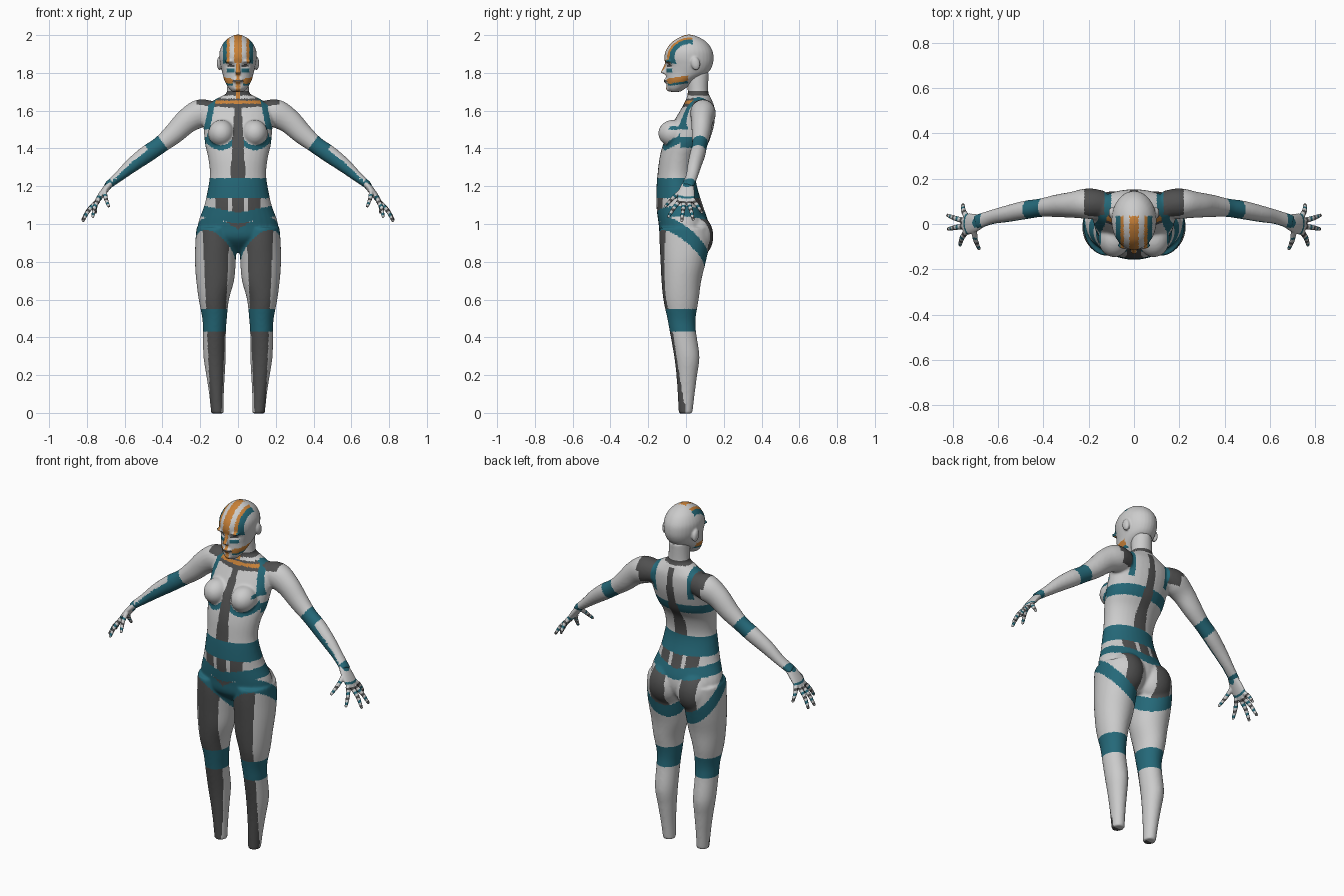
import bpy, bmesh
from math import cos, sin, pi, hypot, exp
from mathutils import Vector, Matrix

cube = bpy.data.objects.get("Cube")
if cube:
    bpy.data.objects.remove(cube, do_unlink=True)

LIGHT, DARK, TEAL, ORANGE = range(4)
COLOURS = {"light_grey": (.6, .6, .6), "dark_grey": (.08, .08, .08),
           "teal": (.018, .14, .19), "orange": (.58, .22, .04)}
materials = []
for name, rgb in COLOURS.items():
    mat = bpy.data.materials.new(name)
    mat.use_nodes = True
    mat.diffuse_color = (*rgb, 1)
    shader = mat.node_tree.nodes["Principled BSDF"]
    shader.inputs["Base Color"].default_value = (*rgb, 1)
    shader.inputs["Roughness"].default_value = .7
    materials.append(mat)


def spline(rows, steps=5):
    """Catmull-Rom interpolation through rows of numbers."""
    pts = [Vector(r) for r in rows]
    pts = [pts[0]] + pts + [pts[-1]]
    out = []
    for a, b, c, d in zip(pts, pts[1:], pts[2:], pts[3:]):
        for i in range(steps):
            t = i / steps
            out.append((b * 2 + (c - a) * t + (a * 2 - b * 5 + c * 4 - d) * t**2
                        + (b * 3 - a - c * 3 + d) * t**3) / 2)
    return out + [pts[-1]]


def skin(bm, rings, sides=32):
    """Closed tube through elliptical rings (centre, half axis, half axis)."""
    loops = [[bm.verts.new(c + u * cos(2 * pi * i / sides) + v * sin(2 * pi * i / sides))
              for i in range(sides)] for c, u, v in rings]
    for low, high in zip(loops, loops[1:]):
        for i in range(sides):
            j = (i + 1) % sides
            bm.faces.new((low[i], low[j], high[j], high[i]))
    bm.faces.new(loops[0][::-1])
    bm.faces.new(loops[-1])


def column(bm, rows, side=1):
    """Upright form from rows of height, centre x, half width, front y, back y."""
    skin(bm, [(Vector((side * x, (f + b) / 2, z)), Vector((w, 0, 0)),
               Vector((0, (b - f) / 2, 0))) for z, x, w, f, b in map(list, spline(rows))])


def limb(bm, rows, side=1):
    """Slanted form from rows of x, y, z, half depth, half thickness."""
    pts = spline([r[:3] for r in rows])
    size = spline([(*r[3:], 0) for r in rows])
    rings = []
    for i, (p, s) in enumerate(zip(pts, size)):
        run = (pts[min(i + 1, len(pts) - 1)] - pts[max(i - 1, 0)]).normalized()
        u = run.cross(Vector((0, 1, 0))).normalized()
        v = u.cross(run)
        u, v = u * s[1], v * s[0]
        rings.append([Vector((side * q.x, q.y, q.z)) for q in (p, u, v)])
    skin(bm, rings, 20)


def ball(bm, centre, size, tilt=0):
    m = Matrix.Translation(centre) @ Matrix.Rotation(tilt, 4, 'X') @ Matrix.Diagonal((*size, 1))
    bmesh.ops.create_uvsphere(bm, u_segments=32, v_segments=16, radius=1, matrix=m)


def finish(name, bm, voxel, rounds, rule, shape=None):
    """Fuse the forms into one smooth skin, then colour its faces by a rule."""
    bmesh.ops.recalc_face_normals(bm, faces=bm.faces)
    mesh = bpy.data.meshes.new(name)
    bm.to_mesh(mesh)
    bm.free()
    ob = bpy.data.objects.new(name, mesh)
    bpy.context.collection.objects.link(ob)
    fuse = ob.modifiers.new("fuse", 'REMESH')
    fuse.mode = 'VOXEL'
    fuse.voxel_size = voxel
    soft = ob.modifiers.new("soften", 'SMOOTH')
    soft.factor, soft.iterations = .5, rounds
    graph = bpy.context.evaluated_depsgraph_get()
    fused = bpy.data.meshes.new_from_object(ob.evaluated_get(graph))
    ob.modifiers.clear()
    ob.data = fused
    bpy.data.meshes.remove(mesh)
    fused.name = name
    if shape:
        for v in fused.vertices:
            shape(v.co)
    fused.materials.clear()
    for mat in materials:
        fused.materials.append(mat)
    for f in fused.polygons:
        f.material_index = rule(f.center, f.normal)
    bpy.ops.object.select_all(action='DESELECT')
    ob.select_set(True)
    bpy.context.view_layer.objects.active = ob
    bpy.ops.object.shade_smooth_by_angle(angle=.8)


# Colour rules
def arm_colour(p, n):
    along = .8 * abs(p.x) - .6 * p.z
    if -.54 < along < -.455 or along > -.2:
        return TEAL
    upward = .6 * abs(n.x) + .8 * n.z
    return TEAL if along > -.455 and n.y < -.3 and upward < .3 else LIGHT


def leg_colour(p, n):
    ax, z = abs(p.x), p.z
    if .43 < z < .55:
        return TEAL
    return DARK if n.y < 0 and abs(ax - .116) < .028 + .045 * z else LIGHT


def hip_colour(p, n):
    ax, z = abs(p.x), p.z
    crease = .88 + .6 * (ax - .11) - .8 * p.y
    if abs(z - 1.03 - .2 * ax) < .03 or (abs(z - crease) < .045 and z < 1.03):
        return TEAL
    if z > 1.03 + .2 * ax:
        return LIGHT if .03 < ax < .055 or ax > .12 else DARK
    if z < crease:
        return leg_colour(p, n)
    if n.y < 0:
        return DARK if ax < .06 else LIGHT
    return DARK if .05 < ax < .15 else LIGHT


def chest_colour(p, n):
    ax, z, front = abs(p.x), p.z, p.y < .04
    if z > 1.665 and ax < .09:
        if front and ax < .01:
            return ORANGE
        return DARK if 1.68 < z < 1.706 else LIGHT
    strap = .165 - .2 * (z - 1.5) if front else .115
    if z > 1.5 and abs(ax - strap) < .016:
        return TEAL
    if front and abs(z - 1.645) < .008 and ax < .18:
        return ORANGE
    if ax < .04 - .06 * (z - 1.25):
        return DARK
    if front and z > 1.612 + .09 * ax:
        return DARK
    if not front and z > 1.54 and ax > .125:
        return DARK
    if p.y > -.03:
        return TEAL if abs(z - 1.43) < .028 else LIGHT
    ring = hypot(ax - .09, z - 1.49)
    return TEAL if .072 < ring < .098 and (z < 1.445 or ax > .13) else LIGHT


def body_colour(p, n):
    ax, z = abs(p.x), p.z
    if z > 1.25 and ax > .2 + .02 * (z > 1.6):
        return arm_colour(p, n)
    if ax > .3:
        return arm_colour(p, n)
    if z > 1.245:
        return chest_colour(p, n)
    if z > 1.135:
        return TEAL
    return hip_colour(p, n) if z > .7 else leg_colour(p, n)


def head_colour(p, n):
    ax, y, z = abs(p.x), p.y, p.z
    if y > .035:
        return LIGHT
    if y < -.05 and hypot((ax - .038) / .02, (z - 1.838) / .007) < 1:
        return DARK
    if y < -.07 and abs(z - 1.758) < .005 and ax < .028:
        return DARK
    if z < 1.85:
        if y < -.03 and ax < .01:
            return ORANGE
        if y < -.05 and .02 < ax < .06 and 1.802 < z < 1.824:
            return TEAL
        jaw = 1.755 + .15 * (y + .06)
        if ax > .028 and y < .01 and abs(z - jaw) < .02:
            return ORANGE if z > jaw - .008 else TEAL
        return LIGHT
    if ax < .02 or .045 < ax < .06:
        return ORANGE
    return TEAL if .06 <= ax < .08 else LIGHT


def hand_colour(p, n):
    reach = (Vector((abs(p.x), p.y, p.z)) - Vector((.69, .005, 1.2))).length
    if reach < .025 or abs(reach - .085) < .006:
        return TEAL
    if reach < .095:
        return LIGHT
    return (LIGHT, DARK, LIGHT, TEAL)[int((reach - .095) / .013) % 4]


# Body: torso, neck, chest, seat, legs and arms fused together
torso = [(.85, 0, .1, -.05, .05), (.92, 0, .2, -.13, .11), (1, 0, .212, -.145, .12),
         (1.1, 0, .178, -.157, .088), (1.2, 0, .157, -.156, .058), (1.27, 0, .149, -.15, .052),
         (1.35, 0, .158, -.14, .072), (1.42, 0, .174, -.122, .115), (1.5, 0, .182, -.09, .143),
         (1.56, 0, .188, -.055, .153), (1.62, 0, .175, -.02, .15), (1.66, 0, .12, 0, .135),
         (1.69, 0, .06, .01, .12)]
neck = [(1.6, 0, .075, 0, .14), (1.67, 0, .063, .008, .122), (1.72, 0, .058, .008, .118),
        (1.8, 0, .055, 0, .12)]
leg = [(-.003, .109, .033, -.039, .034), (.1, .114, .039, -.044, .046),
       (.2, .119, .049, -.051, .059), (.3, .124, .059, -.063, .071),
       (.43, .125, .061, -.086, .053), (.5, .124, .065, -.099, .051),
       (.6, .128, .08, -.12, .067), (.7, .121, .1, -.13, .081),
       (.8, .12, .108, -.135, .105), (.9, .118, .108, -.14, .125), (.98, .12, .1, -.14, .12)]
arm = [(.13, .085, 1.59, .06, .06), (.2, .09, 1.585, .068, .075), (.27, .085, 1.545, .058, .066),
       (.34, .08, 1.478, .05, .056), (.41, .072, 1.42, .041, .046), (.48, .062, 1.372, .041, .046),
       (.56, .045, 1.312, .037, .039), (.63, .03, 1.252, .032, .028), (.695, .008, 1.2, .034, .02)]
bm = bmesh.new()
column(bm, torso)
column(bm, neck)
for s in (1, -1):
    column(bm, leg, s)
    limb(bm, arm, s)
    ball(bm, (s * .088, -.065, 1.48), (.07, .082, .072))
    ball(bm, (s * .092, .055, .935), (.1, .09, .115))
finish("body", bm, .007, 8, body_colour)

# Head with nose, lips, brows and ears
skull = [(1.7, 0, .03, -.085, -.03), (1.72, 0, .05, -.1, 0), (1.76, 0, .072, -.105, .05),
         (1.8, 0, .083, -.106, .115), (1.84, 0, .093, -.108, .14), (1.88, 0, .099, -.115, .146),
         (1.92, 0, .096, -.106, .139), (1.96, 0, .076, -.077, .112),
         (1.987, 0, .046, -.037, .072), (2.002, 0, .014, 0, .03)]
bm = bmesh.new()
column(bm, skull)
limb(bm, [(0, -.1, 1.855, .01, .01), (0, -.112, 1.82, .012, .011), (0, -.122, 1.797, .015, .016)])
ball(bm, (0, -.104, 1.759), (.028, .014, .013))
ball(bm, (0, -.09, 1.718), (.022, .016, .016))
for s in (1, -1):
    ball(bm, (s * .04, -.095, 1.862), (.032, .016, .01))
    ball(bm, (s * .098, .05, 1.85), (.014, .024, .036), .2)


def eye_sockets(co):
    if co.y < -.04:
        co.y += .012 * exp(-((abs(co.x) - .04) / .022)**2 - ((co.z - 1.838) / .014)**2)


finish("head", bm, .005, 4, head_colour, eye_sockets)

# Hands: palm, thumb and four spread fingers
palm = [(.675, .012, 1.215, .03, .018), (.7, .005, 1.185, .04, .018),
        (.73, 0, 1.145, .046, .016), (.75, 0, 1.115, .042, .012)]
fingers = [((.705, -.025, 1.175), (.685, -.108, 1.095)), ((.74, -.033, 1.125), (.768, -.092, 1.04)),
           ((.75, -.01, 1.115), (.82, -.022, 1.018)), ((.75, .014, 1.115), (.822, .038, 1.024)),
           ((.74, .034, 1.13), (.755, .084, 1.062))]
for s, name in ((1, "left_hand"), (-1, "right_hand")):
    bm = bmesh.new()
    limb(bm, palm, s)
    for root, tip in fingers:
        a, b = Vector(root), Vector(tip)
        bend = a.lerp(b, .5) + Vector((.006, 0, .004))
        limb(bm, [(*a, .013, .013), (*bend, .011, .011), (*b, .008, .008)], s)
        ball(bm, (s * b.x, b.y, b.z), (.008, .008, .008))
    finish(name, bm, .0035, 3, hand_colour)
